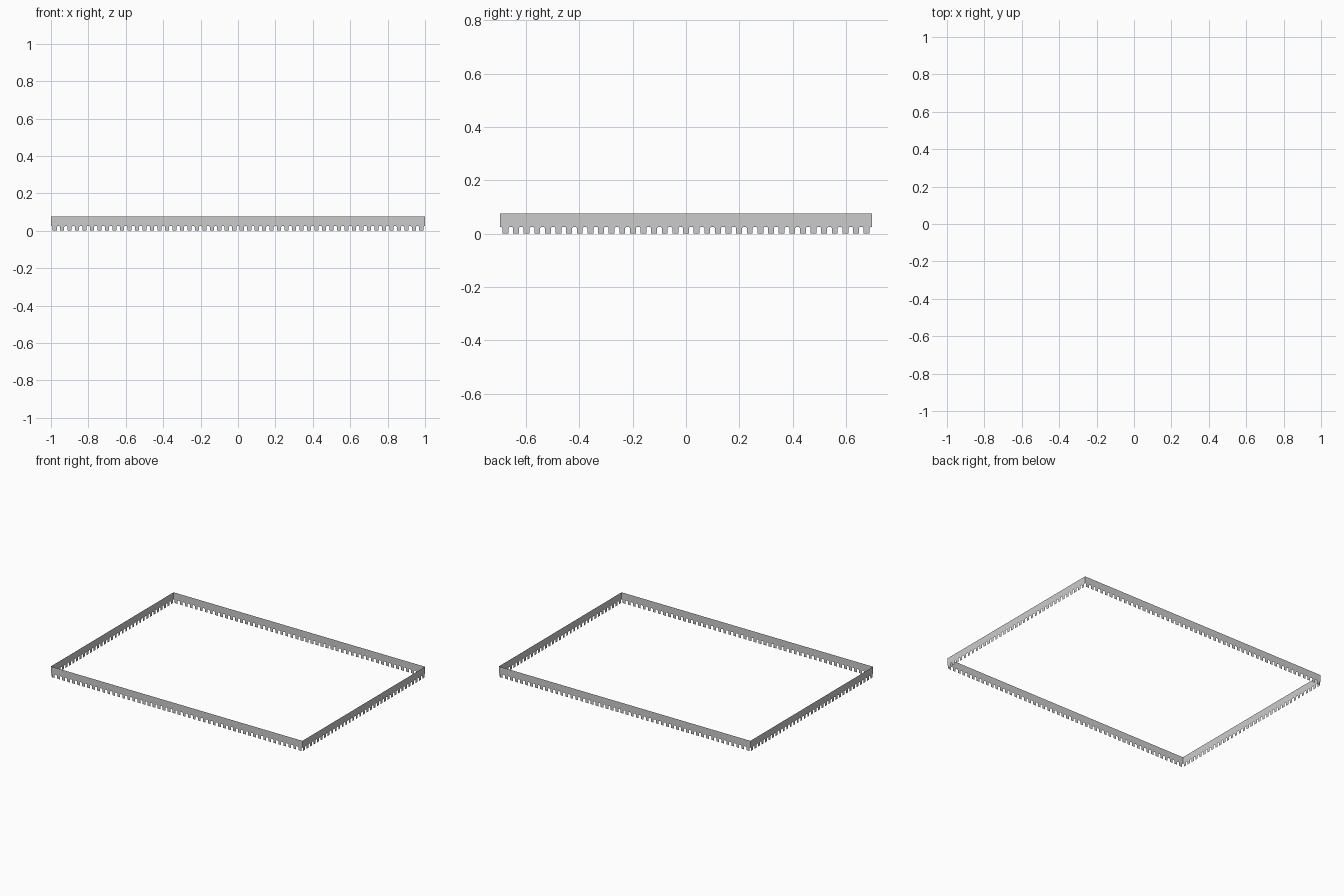
import bpy, bmesh
from math import pi

if "Cube" in bpy.data.objects:
    bpy.data.objects.remove(bpy.data.objects["Cube"])

HX, HY = 1.0, 0.697          # half extents of the frame
TOP, GAP_TOP = 0.075, 0.025  # strip height and notch height
TOOTH = 0.55                 # tooth width as a share of the pitch
CH = 0.004                   # clipped corner at the top of each notch


def fringe_strip(name, length, count, loc, rot):
    """Thin upright strip with square teeth along its lower edge."""
    bm = bmesh.new()
    pitch = length / count
    h, t = pitch / 2, pitch * TOOTH / 2
    profile = [(-h, TOP), (-h, GAP_TOP), (-t - CH, GAP_TOP), (-t, GAP_TOP - CH), (-t, 0),
               (t, 0), (t, GAP_TOP - CH), (t + CH, GAP_TOP), (h, GAP_TOP), (h, TOP)]
    for i in range(count):
        cx = -length / 2 + (i + 0.5) * pitch
        bm.faces.new([bm.verts.new((cx + x, 0, z)) for x, z in profile])
    bmesh.ops.remove_doubles(bm, verts=bm.verts, dist=1e-5)
    # Merge the upper band into one clean sheet
    seams = [e for e in bm.edges if len(e.link_faces) == 2]
    bmesh.ops.dissolve_edges(bm, edges=seams, use_verts=True)
    bmesh.ops.triangulate(bm, faces=bm.faces)
    bm.normal_update()
    for f in bm.faces:
        if f.normal.y > 0:
            f.normal_flip()
    me = bpy.data.meshes.new(name)
    bm.to_mesh(me)
    bm.free()
    ob = bpy.data.objects.new(name, me)
    ob.location = loc
    ob.rotation_euler = (0, 0, rot)
    bpy.context.collection.objects.link(ob)


# Four fringed strips facing outward
fringe_strip("front_fringe", 2 * HX, 50, (0, -HY, 0), 0)
fringe_strip("back_fringe", 2 * HX, 50, (0, HY, 0), pi)
fringe_strip("right_fringe", 2 * HY, 35, (HX, 0, 0), pi / 2)
fringe_strip("left_fringe", 2 * HY, 35, (-HX, 0, 0), -pi / 2)
